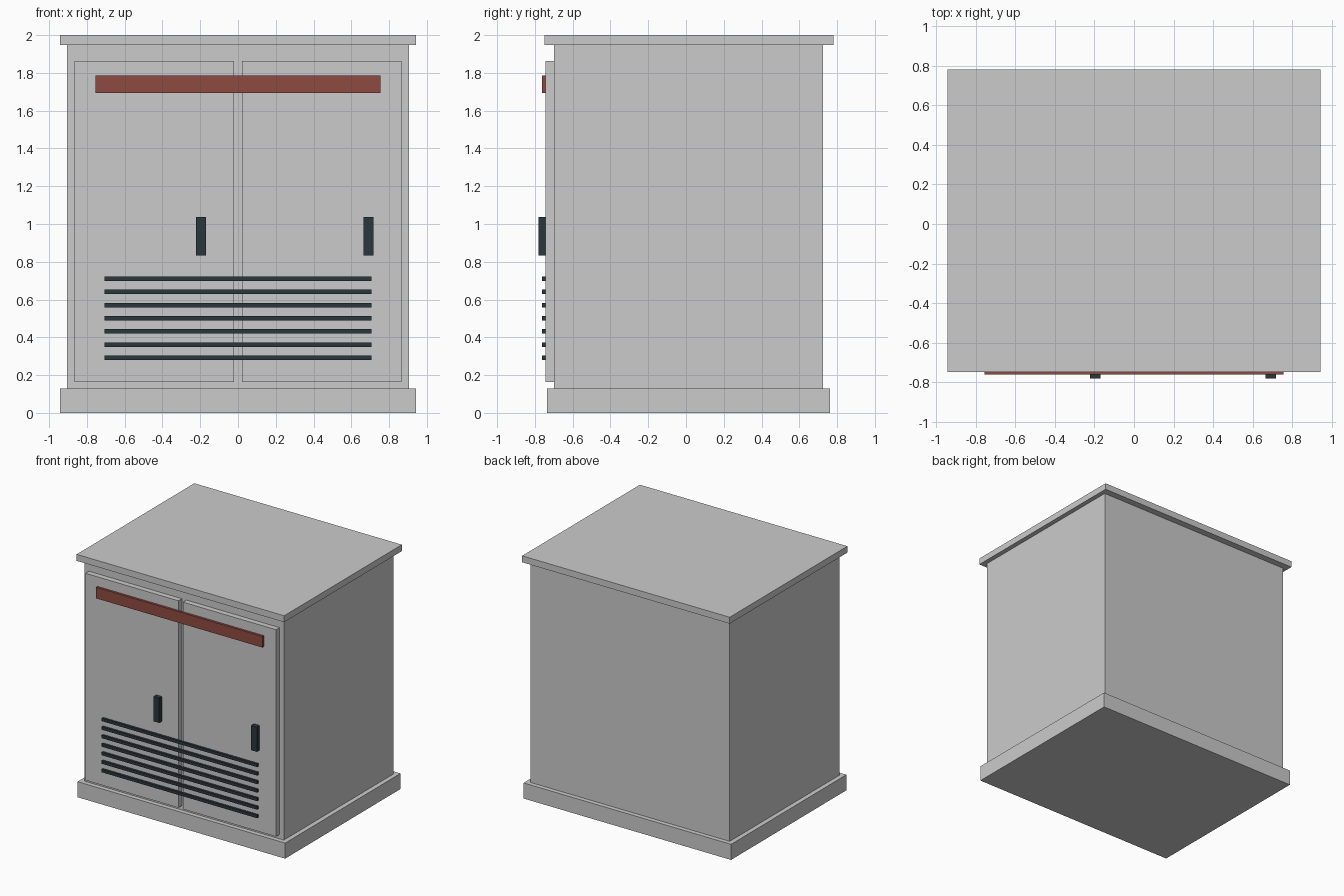
import bpy

if "Cube" in bpy.data.objects:
    bpy.data.objects.remove(bpy.data.objects["Cube"])


def material(name, rgb):
    m = bpy.data.materials.new(name)
    m.diffuse_color = (*rgb, 1)
    m.use_nodes = True
    m.node_tree.nodes["Principled BSDF"].inputs["Base Color"].default_value = m.diffuse_color
    return m


def box(name, x, y, z, mat=None):
    """Box from (min, max) ranges on each axis."""
    r = (x, y, z)
    bpy.ops.mesh.primitive_cube_add(size=1, location=[(a + b) / 2 for a, b in r])
    o = bpy.context.object
    o.name = name
    o.scale = [b - a for a, b in r]
    bpy.ops.object.transform_apply(location=False, rotation=False, scale=True)
    if mat:
        o.data.materials.append(mat)
    return o


red = material("red_paint", (0.27, 0.07, 0.053))
dark = material("dark_metal", (0.023, 0.038, 0.045))

# Cabinet shell
box("plinth", (-0.943, 0.943), (-0.735, 0.762), (0, 0.128))
box("body", (-0.905, 0.905), (-0.698, 0.725), (0.128, 1.947))
box("roof", (-0.943, 0.943), (-0.748, 0.78), (1.947, 2.0))

# Double doors
DOOR = -0.743
box("left_door", (-0.866, -0.021), (DOOR, -0.698), (0.163, 1.863))
box("right_door", (0.021, 0.866), (DOOR, -0.698), (0.163, 1.863))

# Warning stripe across both doors
box("stripe", (-0.755, 0.755), (-0.762, DOOR), (1.694, 1.785), red)

# Door handles
for name, x in (("left_handle", -0.196), ("right_handle", 0.691)):
    box(name, (x - 0.026, x + 0.026), (-0.78, DOOR), (0.834, 1.037), dark)

# Vent slats
for i in range(7):
    z = 0.291 + 0.07 * i
    box(f"vent_slat_{i + 1}", (-0.706, 0.706), (-0.762, DOOR), (z - 0.012, z + 0.012), dark)
